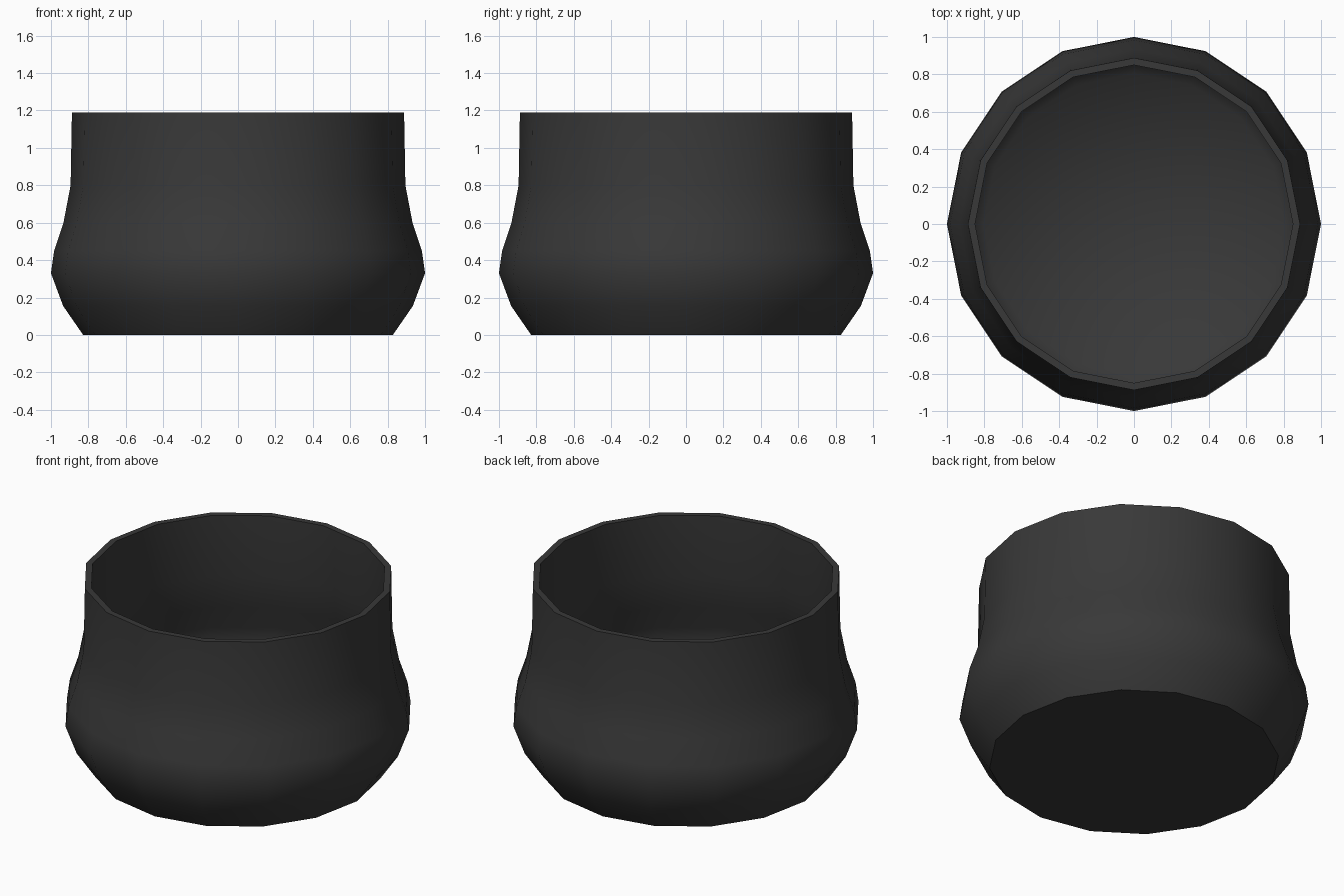
import bpy, bmesh
from math import cos, sin, pi

if "Cube" in bpy.data.objects:
    bpy.data.objects.remove(bpy.data.objects["Cube"])

SIDES = 16

# Pot profile (radius, height): up the outside, over the rim, down the inside
outer = [(0.828, 0), (0.935, 0.155), (1.0, 0.33), (0.983, 0.45),
         (0.933, 0.6), (0.895, 0.8), (0.888, 1.19)]
inner = [(0.85, 1.19), (0.857, 0.8), (0.895, 0.59), (0.943, 0.44),
         (0.96, 0.33), (0.897, 0.17), (0.805, 0.04)]
sharp_rings = (0, len(outer) - 1, len(outer))

bm = bmesh.new()
rings = [[bm.verts.new((r * cos(2 * pi * i / SIDES), r * sin(2 * pi * i / SIDES), z))
          for i in range(SIDES)] for r, z in outer + inner]

# Walls
for a, b in zip(rings, rings[1:]):
    for i in range(SIDES):
        j = (i + 1) % SIDES
        bm.faces.new((a[i], a[j], b[j], b[i]))

# Underside and inside floor
bm.faces.new(rings[0][::-1])
centre = bm.verts.new((0, 0, 0.04))
for i in range(SIDES):
    bm.faces.new((rings[-1][i], rings[-1][(i + 1) % SIDES], centre))

# Smooth walls with crisp base and rim edges
for f in bm.faces:
    f.smooth = True
for k in sharp_rings:
    for i in range(SIDES):
        bm.edges.get((rings[k][i], rings[k][(i + 1) % SIDES])).smooth = False

mesh = bpy.data.meshes.new("pot")
bm.to_mesh(mesh)
bm.free()
pot = bpy.data.objects.new("pot", mesh)
bpy.context.collection.objects.link(pot)

# Dark charcoal finish
mat = bpy.data.materials.new("charcoal")
mat.diffuse_color = (0.04, 0.04, 0.04, 1)
mat.use_nodes = True
mat.node_tree.nodes["Principled BSDF"].inputs["Base Color"].default_value = mat.diffuse_color
mesh.materials.append(mat)
